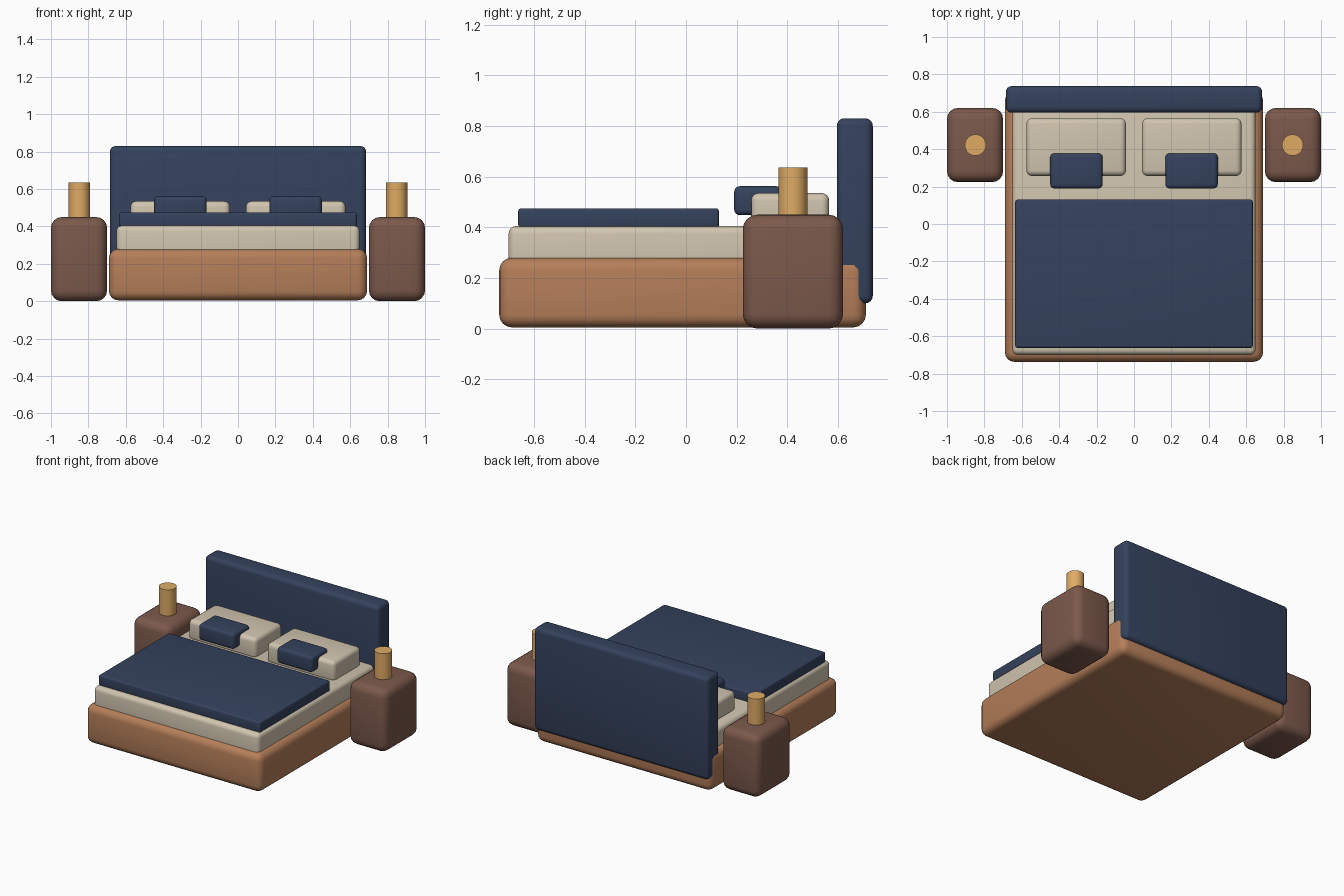
import bpy
import math

cube = bpy.data.objects.get("Cube")
if cube:
    bpy.data.objects.remove(cube, do_unlink=True)


def material(name, rgb):
    mat = bpy.data.materials.new(name)
    mat.use_nodes = True
    colour = (*rgb, 1)
    mat.diffuse_color = colour
    mat.node_tree.nodes["Principled BSDF"].inputs["Base Color"].default_value = colour
    return mat


wood = material("oak wood", (0.46, 0.21, 0.10))
walnut = material("walnut wood", (0.20, 0.10, 0.07))
linen = material("cream linen", (0.64, 0.56, 0.43))
navy = material("navy fabric", (0.035, 0.055, 0.11))
brass = material("warm brass", (0.74, 0.41, 0.13))


def finish(obj, name, mat):
    obj.name = name
    obj.data.materials.append(mat)
    bpy.ops.object.shade_smooth_by_angle(angle=math.radians(40))


def soft_box(name, x, y, z, bevel, mat):
    """Rounded box spanning the given (low, high) ranges."""
    spans = (x, y, z)
    bpy.ops.mesh.primitive_cube_add(size=1, location=[(a + b) / 2 for a, b in spans])
    obj = bpy.context.object
    obj.scale = [b - a for a, b in spans]
    bpy.ops.object.transform_apply(location=False, rotation=False, scale=True)
    mod = obj.modifiers.new("Rounded edges", "BEVEL")
    mod.width = bevel
    mod.segments = 4
    bpy.ops.object.modifier_apply(modifier=mod.name)
    finish(obj, name, mat)


# Bed body
soft_box("bed_frame", (-0.69, 0.69), (-0.737, 0.71), (0.005, 0.28), 0.05, wood)
soft_box("mattress", (-0.65, 0.65), (-0.70, 0.67), (0.20, 0.405), 0.03, linen)
soft_box("headboard", (-0.685, 0.685), (0.595, 0.737), (0.10, 0.83), 0.03, navy)
soft_box("blanket", (-0.635, 0.635), (-0.662, 0.13), (0.398, 0.475), 0.012, navy)

# Pillows, bedside tables and lamps, mirrored about the middle
for side, s in (("left", 1), ("right", -1)):
    def span(a, b):
        return tuple(sorted((a * s, b * s)))

    soft_box(f"{side}_pillow", span(0.043, 0.575), (0.257, 0.565), (0.385, 0.535), 0.03, linen)
    soft_box(f"{side}_cushion", span(0.168, 0.448), (0.19, 0.378), (0.448, 0.562), 0.022, navy)
    soft_box(f"{side}_nightstand", span(0.70, 1.0), (0.224, 0.62), (0, 0.45), 0.058, walnut)
    bpy.ops.mesh.primitive_cylinder_add(vertices=32, radius=0.057, depth=0.205,
                                        location=(0.848 * s, 0.422, 0.5325))
    finish(bpy.context.object, f"{side}_lamp", brass)
